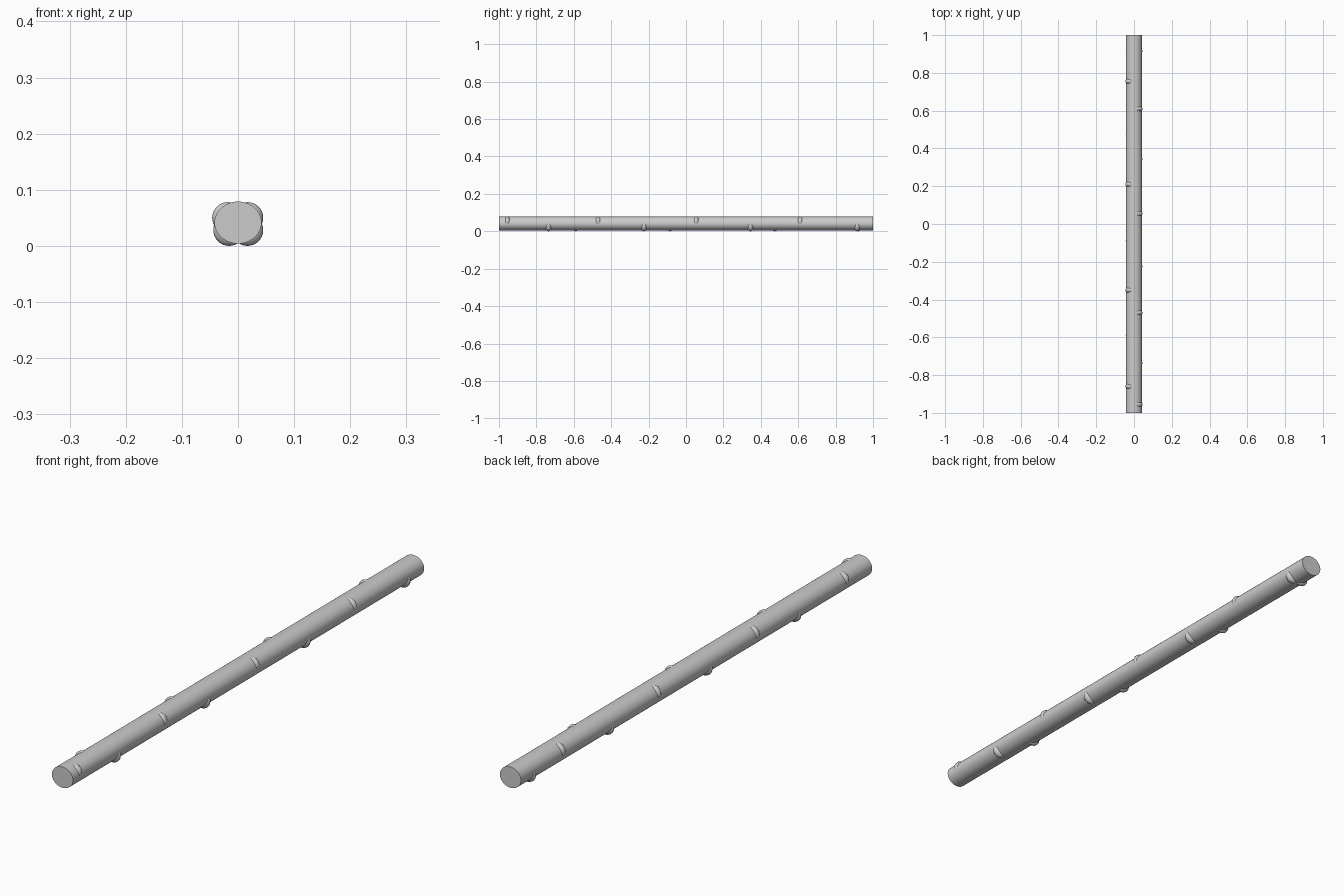
import bpy, math

if "Cube" in bpy.data.objects:
    bpy.data.objects.remove(bpy.data.objects["Cube"])

def finish(ob, name):
    ob.name = name
    bpy.ops.object.shade_smooth_by_angle(angle=math.radians(35))

# long rod with a slightly flattened round section
bpy.ops.mesh.primitive_cylinder_add(vertices=48, radius=1, depth=2,
                                    location=(0, 0, 0.0415), rotation=(math.pi / 2, 0, 0))
rod = bpy.context.object
rod.scale = (0.042, 0.0375, 1)
finish(rod, "rod")

# four rows of bumps, spaced along the rod
rows = {
    "upper_left": (-0.018, 0.050, (-0.86, -0.35, 0.21, 0.755)),
    "upper_right": (0.017, 0.050, (-0.955, -0.47, 0.055, 0.61)),
    "lower_left": (-0.016, 0.028, (-0.59, -0.085, 0.475, 0.92)),
    "lower_right": (0.017, 0.028, (-0.735, -0.225, 0.345, 0.915)),
}
for row, (x, z, ys) in rows.items():
    for i, y in enumerate(ys):
        bpy.ops.mesh.primitive_uv_sphere_add(segments=24, ring_count=16, radius=1,
                                             location=(x, y, z))
        bump = bpy.context.object
        bump.scale = (0.028, 0.018, 0.028)
        finish(bump, f"bump_{row}_{i + 1}")
